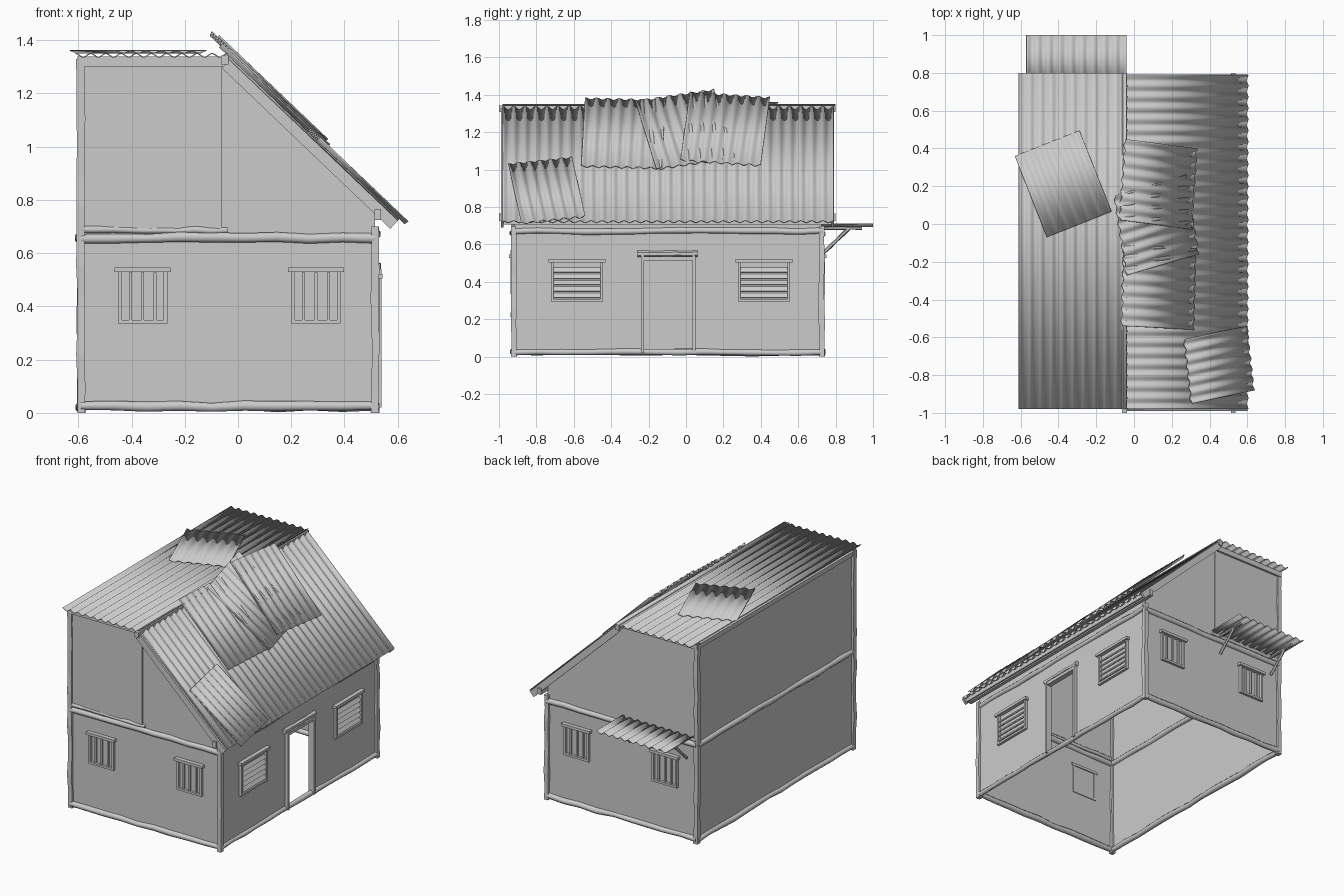
import bpy, bmesh, math, random
from mathutils import Vector, Matrix

if "Cube" in bpy.data.objects:
    bpy.data.objects.remove(bpy.data.objects["Cube"])

random.seed(4)
TILT = math.atan(0.954)                      # pitch of the sloping roof


def finish(name, bm, smooth=False):
    bmesh.ops.recalc_face_normals(bm, faces=bm.faces)
    me = bpy.data.meshes.new(name)
    bm.to_mesh(me)
    bm.free()
    ob = bpy.data.objects.new(name, me)
    bpy.context.collection.objects.link(ob)
    if smooth:
        bpy.ops.object.select_all(action='DESELECT')
        ob.select_set(True)
        bpy.context.view_layer.objects.active = ob
        bpy.ops.object.shade_smooth_by_angle(angle=math.radians(50))
    return ob


def add_box(bm, c, size, mat=Matrix(), rot=0.0):
    m = mat @ Matrix.Translation(c) @ Matrix.Rotation(rot, 4, 'X') @ Matrix.Diagonal((*size, 1))
    bmesh.ops.create_cube(bm, size=1, matrix=m)


def box(name, c, size, mat=Matrix()):
    bm = bmesh.new()
    add_box(bm, c, size, mat)
    return finish(name, bm)


def panel(name, pts):
    bm = bmesh.new()
    bm.faces.new([bm.verts.new(p) for p in pts])
    return finish(name, bm)


def log(name, a, b, r, sides=8, segs=9, wob=0.004):
    """Hand-cut timber: a tube with wandering centre and uneven radius."""
    a, b = Vector(a), Vector(b)
    q = (b - a).to_track_quat('Z', 'Y')
    bm = bmesh.new()
    rings = []
    for i in range(segs + 1):
        o = Vector((random.uniform(-wob, wob), random.uniform(-wob, wob), 0))
        rr = r * random.uniform(0.88, 1.1) * (1.3 if sides == 4 else 1)
        ring = []
        for k in range(sides):
            t = 2 * math.pi * (k + 0.5) / sides
            p = Vector((rr * math.cos(t), rr * math.sin(t), 0)) + o
            ring.append(bm.verts.new(a.lerp(b, i / segs) + q @ p))
        rings.append(ring)
    for r0, r1 in zip(rings, rings[1:]):
        for k in range(sides):
            j = (k + 1) % sides
            bm.faces.new((r0[k], r0[j], r1[j], r1[k]))
    bm.faces.new(rings[0])
    bm.faces.new(rings[-1])
    return finish(name, bm, sides > 4)


def sheet(name, c, length, width, waves, tilt=0.0, turn=0.0, amp=0.007):
    """Corrugated sheet: ridges along local X, waves across local Y."""
    m = Matrix.Translation(c) @ Matrix.Rotation(tilt, 4, 'Y') @ Matrix.Rotation(turn, 4, 'Z')
    n = waves * 8
    bm = bmesh.new()
    prev = None
    for i in range(n + 1):
        y = width * (i / n - 0.5)
        z = amp * math.cos(2 * math.pi * i / 8)
        row = [bm.verts.new(m @ Vector((s * length / 2, y, z))) for s in (-1, 1)]
        if prev:
            bm.faces.new((prev[0], prev[1], row[1], row[0]))
        prev = row
    ob = finish(name, bm, True)
    sol = ob.modifiers.new('thickness', 'SOLIDIFY')
    sol.thickness = 0.004
    sol.offset = 0
    return ob


def slope_z(x):
    return 1.35 - (x + 0.05) * 0.954


# Walls
L, R, F, B = -0.59, 0.515, -0.92, 0.725
for name, y in (('front_wall', F), ('back_wall', B)):
    panel(name, [(L, y, 0.01), (R, y, 0.01), (R, y, 0.78), (-0.05, y, 1.32), (L, y, 1.32)])
    s = -1 if y < 0 else 1
    box(name + '_upper_panel', (-0.32, y + s * 0.003, 1.0), (0.52, 0.006, 0.63))
panel('left_wall', [(L, F, 0.01), (L, B, 0.01), (L, B, 1.32), (L, F, 1.32)])
panel('right_wall', [(R, y, z) for y, z in (
    (F, 0.01), (-0.225, 0.01), (-0.225, 0.52), (0.035, 0.52), (0.035, 0.01),
    (B, 0.01), (B, 0.78), (F, 0.78))])

# Corner posts
for y, tag in ((F, 'front'), (B, 'back')):
    log(tag + '_left_post', (L, y, 0), (L, y, 1.33), 0.0165, 4, 12, 0.0025)
    log(tag + '_right_post', (R, y, 0), (R, y, 0.70), 0.0165, 4, 8, 0.0025)

# Horizontal logs around the walls
for z, tag in ((0.024, 'sill'), (0.657, 'middle')):
    log(tag + '_log_front', (L, F, z), (R, F, z), 0.019)
    log(tag + '_log_back', (L, B, z), (R, B, z), 0.019)
    log(tag + '_log_left', (L, F, z), (L, B, z), 0.019, segs=13)
    log(tag + '_log_right', (R, F, z + (0.015 if z > 0.5 else 0)),
        (R, B, z + (0.015 if z > 0.5 else 0)), 0.017, segs=13)
for y, tag in ((F, 'front'), (B, 'back')):
    log(tag + '_upper_log', (L, y, 0.686), (-0.04, y, 0.686), 0.013)


def window(name, origin, angle, w, z0, z1, slats):
    """Frame, lintel and bars; local X runs along the wall, -Y points outwards."""
    m = Matrix.Translation(origin) @ Matrix.Rotation(angle, 4, 'Z')
    bm = bmesh.new()
    h, zc, t = z1 - z0, (z0 + z1) / 2, 0.014
    for s in (-1, 1):
        add_box(bm, (s * (w - t) / 2, -0.006, zc), (t, 0.022, h), m)
    add_box(bm, (0, -0.006, z0 + t / 2), (w - 2 * t, 0.022, t), m)
    add_box(bm, (0, -0.010, z1 + 0.003), (w + 0.025, 0.034, 0.018), m)
    if slats:
        for i in range(5):
            add_box(bm, (0, -0.006, z0 + 0.033 + i * (h - 0.045) / 5),
                    (w - 2 * t, 0.004, 0.03), m, math.radians(-35))
    else:
        for i in (-1, 0, 1):
            add_box(bm, (i * w * 0.25, -0.006, zc), (0.011, 0.011, h - t), m)
    finish(name, bm)


# Barred windows on the front and back, louvred windows on the right
for x, tag in ((-0.358, 'left'), (0.293, 'right')):
    window('front_window_' + tag, (x, F, 0), 0, 0.185, 0.335, 0.535, False)
    window('back_window_' + tag, (x, B, 0), math.pi, 0.185, 0.335, 0.535, False)
for y, tag in ((-0.583, 'front'), (0.417, 'back')):
    window('right_window_' + tag, (R, y, 0), math.pi / 2, 0.28, 0.295, 0.51, True)

# Door frame
for y in (-0.232, 0.042):
    box('door_jamb', (R + 0.004, y, 0.28), (0.04, 0.016, 0.52))
box('door_head', (R + 0.004, -0.095, 0.525), (0.036, 0.26, 0.02))
log('door_lintel', (R + 0.006, -0.258, 0.55), (R + 0.006, 0.062, 0.55), 0.017, 6, 6, 0.002)

# Roof timbers
for y, tag in ((-0.982, 'front'), (0.785, 'back')):
    m = Matrix.Translation((0.27, y, slope_z(0.27) - 0.036)) @ Matrix.Rotation(TILT, 4, 'Y')
    box(tag + '_rafter', (0, 0, 0), (0.875, 0.014, 0.042), m)
for y, tag in ((F - 0.005, 'front'), (B + 0.005, 'back')):
    box(tag + '_top_beam', (-0.325, y, 1.32), (0.555, 0.03, 0.036))
box('ridge_beam', (-0.05, -0.1, 1.325), (0.028, 1.8, 0.034))
box('eave_beam', (0.525, -0.1, 0.745), (0.025, 1.8, 0.04))
box('eave_board', (0.572, -0.1, 0.722), (0.012, 1.77, 0.032))
box('left_top_beam', (L, -0.1, 1.315), (0.026, 1.65, 0.03))

# Main roof sheets
sheet('flat_roof', (-0.325, -0.09, 1.343), 1.78, 0.57, 10, 0, math.pi / 2)
sheet('slope_roof', (0.28, -0.095, slope_z(0.28) - 0.008), 0.884, 1.77, 30, TILT)

# Loose patch sheets: x, y, lift, length, width, waves, turn
patches = [(0.13, -0.335, 0.013, 0.525, 0.43, 7, -2.2),
           (0.118, -0.005, 0.021, 0.537, 0.43, 7, 12),
           (0.128, 0.21, 0.031, 0.527, 0.43, 7, -5.4),
           (0.45, -0.745, 0.013, 0.462, 0.345, 6, 8.7)]
for i, (x, y, lift, ln, wd, n, turn) in enumerate(patches):
    c = Vector((x, y, slope_z(x))) + lift * Vector((0, 0, 1.2))
    sheet(f'slope_patch_{i + 1}', c, ln, wd, n, TILT, math.radians(turn))
sheet('flat_patch', (-0.375, 0.213, 1.356), 0.462, 0.368, 6, 0, math.radians(-68.4), 0.005)

# Back awning with brackets
sheet('awning', (-0.305, 0.86, 0.703), 0.28, 0.53, 9, 0, math.pi / 2)
for x in (-0.52, -0.10):
    log('awning_arm', (x, 0.72, 0.687), (x, 0.94, 0.687), 0.009, 6, 4, 0.001)
    log('awning_strut', (x, 0.735, 0.555), (x, 0.87, 0.685), 0.010, 6, 4, 0.001)
